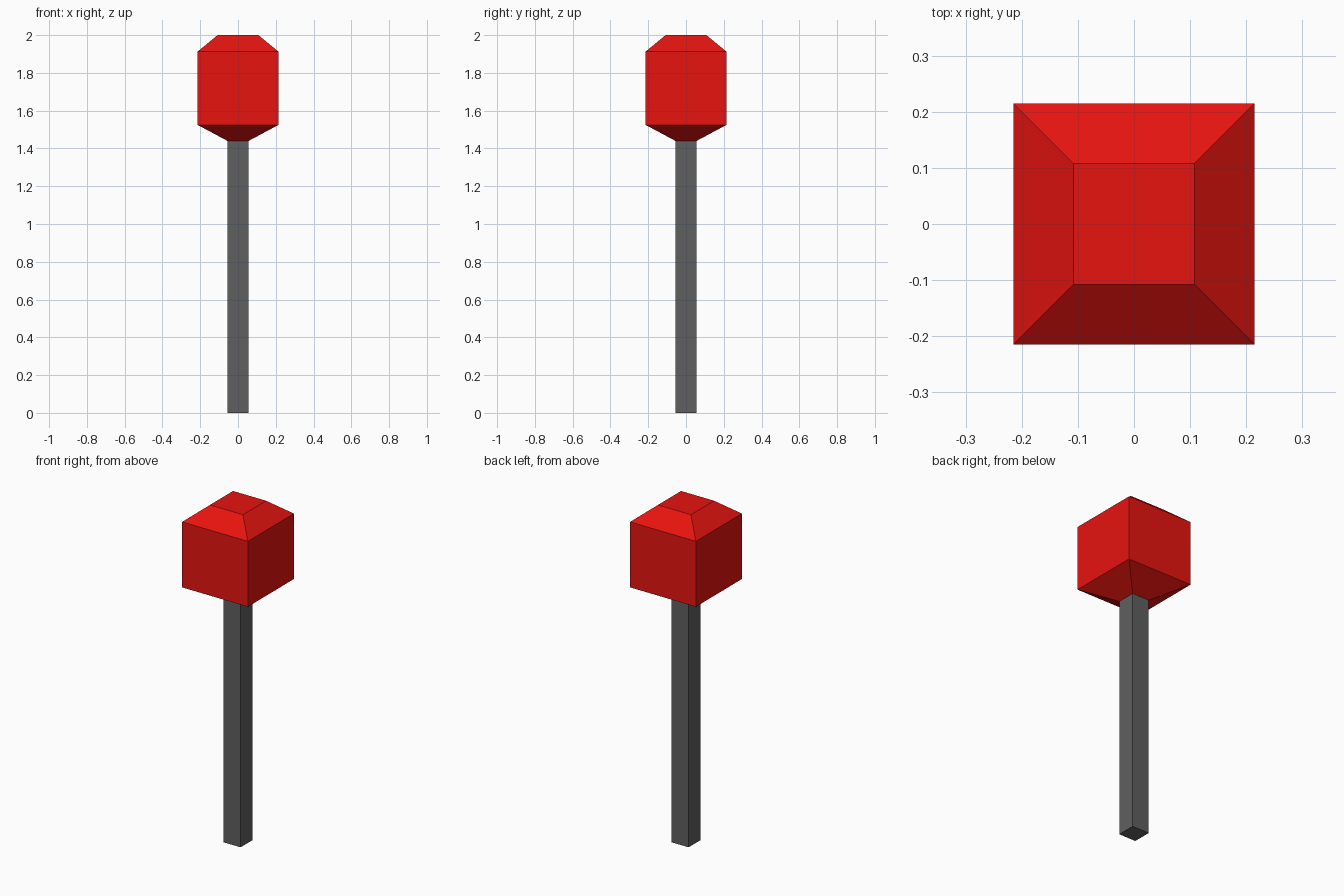
import bpy, bmesh

if "Cube" in bpy.data.objects:
    bpy.data.objects.remove(bpy.data.objects["Cube"])


def material(name, rgb):
    mat = bpy.data.materials.new(name)
    mat.diffuse_color = (*rgb, 1)
    mat.use_nodes = True
    mat.node_tree.nodes["Principled BSDF"].inputs["Base Color"].default_value = mat.diffuse_color
    return mat


def square_loft(name, sections, mat, cap_bottom=True, cap_top=True):
    """Stack square rings given as (half width, height) and skin them."""
    bm = bmesh.new()
    rings = [[bm.verts.new((x * h, y * h, z))
              for x, y in ((-1, -1), (1, -1), (1, 1), (-1, 1))]
             for h, z in sections]
    for low, high in zip(rings, rings[1:]):
        for i in range(4):
            j = (i + 1) % 4
            bm.faces.new((low[i], low[j], high[j], high[i]))
    if cap_bottom:
        bm.faces.new(rings[0][::-1])
    if cap_top:
        bm.faces.new(rings[-1])
    mesh = bpy.data.meshes.new(name)
    bm.to_mesh(mesh)
    bm.free()
    mesh.materials.append(mat)
    obj = bpy.data.objects.new(name, mesh)
    bpy.context.collection.objects.link(obj)
    return obj


POST = 0.056      # half width of the post
JOINT = 1.44      # height where the head meets the post

# Square post, open at the top where the head continues it
square_loft("post", [(POST, 0), (POST, JOINT)],
            material("dark_grey", (0.115, 0.115, 0.115)), cap_top=False)

# Head: flared underside, straight sides, bevelled top
square_loft("head", [(POST, JOINT), (0.215, 1.525), (0.215, 1.912), (0.108, 2.0)],
            material("red", (0.8, 0.007, 0.005)), cap_bottom=False)
